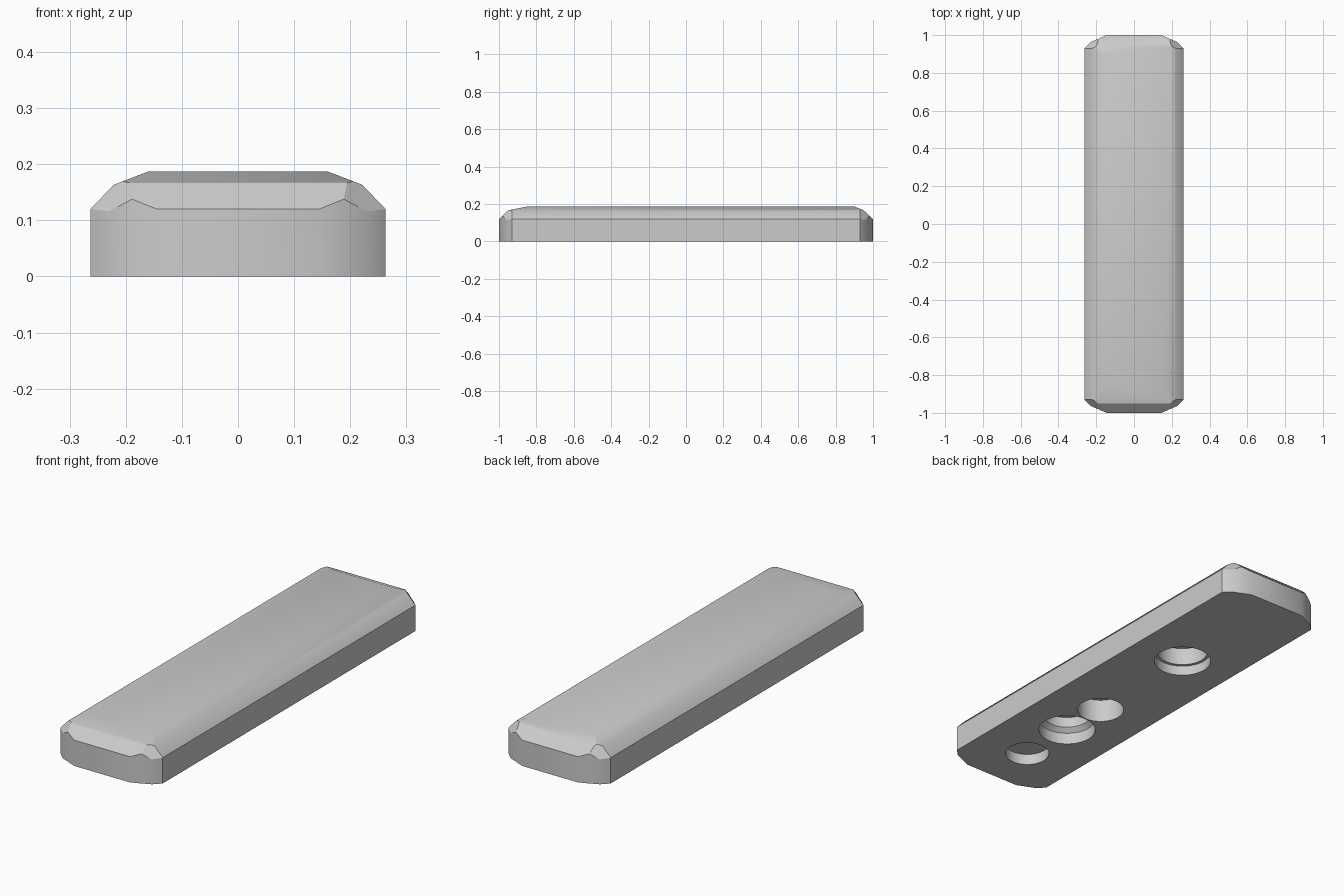
import bpy, bmesh, math
from mathutils import Vector

cube = bpy.data.objects.get("Cube")
if cube:
    bpy.data.objects.remove(cube, do_unlink=True)

grey = bpy.data.materials.new("light_grey")
grey.use_nodes = True
colour = (0.6, 0.6, 0.6, 1)
grey.diffuse_color = colour
grey.node_tree.nodes["Principled BSDF"].inputs["Base Color"].default_value = colour

HALF_W, HEIGHT, SHOULDER = 0.263, 0.187, 0.12


def add_object(name, bm):
    bmesh.ops.recalc_face_normals(bm, faces=bm.faces)
    mesh = bpy.data.meshes.new(name)
    bm.to_mesh(mesh)
    bm.free()
    mesh.materials.append(grey)
    obj = bpy.data.objects.new(name, mesh)
    bpy.context.collection.objects.link(obj)
    return obj


def slice_off(bm, point, normal):
    geom = bm.verts[:] + bm.edges[:] + bm.faces[:]
    cut = bmesh.ops.bisect_plane(bm, geom=geom, dist=1e-6, plane_co=point,
                                 plane_no=normal, clear_outer=True)
    edges = [e for e in cut["geom_cut"] if isinstance(e, bmesh.types.BMEdge)]
    if edges:
        bmesh.ops.contextual_create(bm, geom=edges)


# Block, trimmed by flat bevels
bm = bmesh.new()
bmesh.ops.create_cube(bm, size=1)
for v in bm.verts:
    v.co = Vector((v.co.x * 2 * HALF_W, v.co.y * 2, (v.co.z + 0.5) * HEIGHT))

for sx in (-1, 1):
    # long side bevels
    slice_off(bm, (sx * HALF_W, 0, SHOULDER), (sx * 0.045, 0, 0.043))
    slice_off(bm, (sx * 0.22, 0, 0.164), (sx * 0.023, 0, 0.06))
    for sy in (-1, 1):
        # rounded plan corners, then the slanted corner facet
        slice_off(bm, (sx * 0.145, sy, 0), (sx * 0.037, sy * 0.085, 0))
        slice_off(bm, (sx * 0.23, sy * 0.963, 0), (sx, sy, 0))
        slice_off(bm, (sx * HALF_W, sy * 0.93, SHOULDER),
                  (sx * 0.666, sy * 0.746, 0.65))
# end bevels: the front has a longer top slope than the back
for sy, top_y in ((-1, 0.85), (1, 0.9)):
    slice_off(bm, (0, sy, SHOULDER), (0, sy * 0.047, 0.05))
    slice_off(bm, (0, sy * 0.95, 0.167), (0, sy * 0.02, 0.95 - top_y))
body = add_object("bar_body", bm)


# Sockets in the underside: centre y and a (radius, height) profile
def socket_cutter(name, y, profile, sides=48):
    bm = bmesh.new()
    rings = [[bm.verts.new((r * math.cos(a), y + r * math.sin(a), z))
              for a in (math.tau * i / sides for i in range(sides))]
             for r, z in profile]
    for low, high in zip(rings, rings[1:]):
        for i in range(sides):
            j = (i + 1) % sides
            bm.faces.new((low[i], low[j], high[j], high[i]))
    bm.faces.new(rings[0])
    bm.faces.new(rings[-1])
    cutter = add_object(name, bm)
    cutter.hide_render = True
    return cutter


sockets = {
    "back_stepped_socket": (0.34, [(0.127, -0.05), (0.127, 0.047), (0.113, 0.047), (0.113, 0.13)]),
    "middle_socket": (-0.235, [(0.104, -0.05), (0.104, 0.11)]),
    "front_stepped_socket": (-0.47, [(0.127, -0.05), (0.127, 0.055), (0.106, 0.075), (0.106, 0.125)]),
    "front_shallow_socket": (-0.75, [(0.098, -0.05), (0.098, 0.052)]),
}
bpy.context.view_layer.objects.active = body
for name, (y, profile) in sockets.items():
    cutter = socket_cutter(name, y, profile)
    mod = body.modifiers.new(name, "BOOLEAN")
    mod.operation, mod.solver, mod.object = "DIFFERENCE", "EXACT", cutter
    bpy.ops.object.modifier_apply(modifier=name)
    bpy.data.objects.remove(cutter, do_unlink=True)

bpy.ops.object.select_all(action="DESELECT")
body.select_set(True)
bpy.ops.object.shade_smooth_by_angle(angle=math.radians(30))
